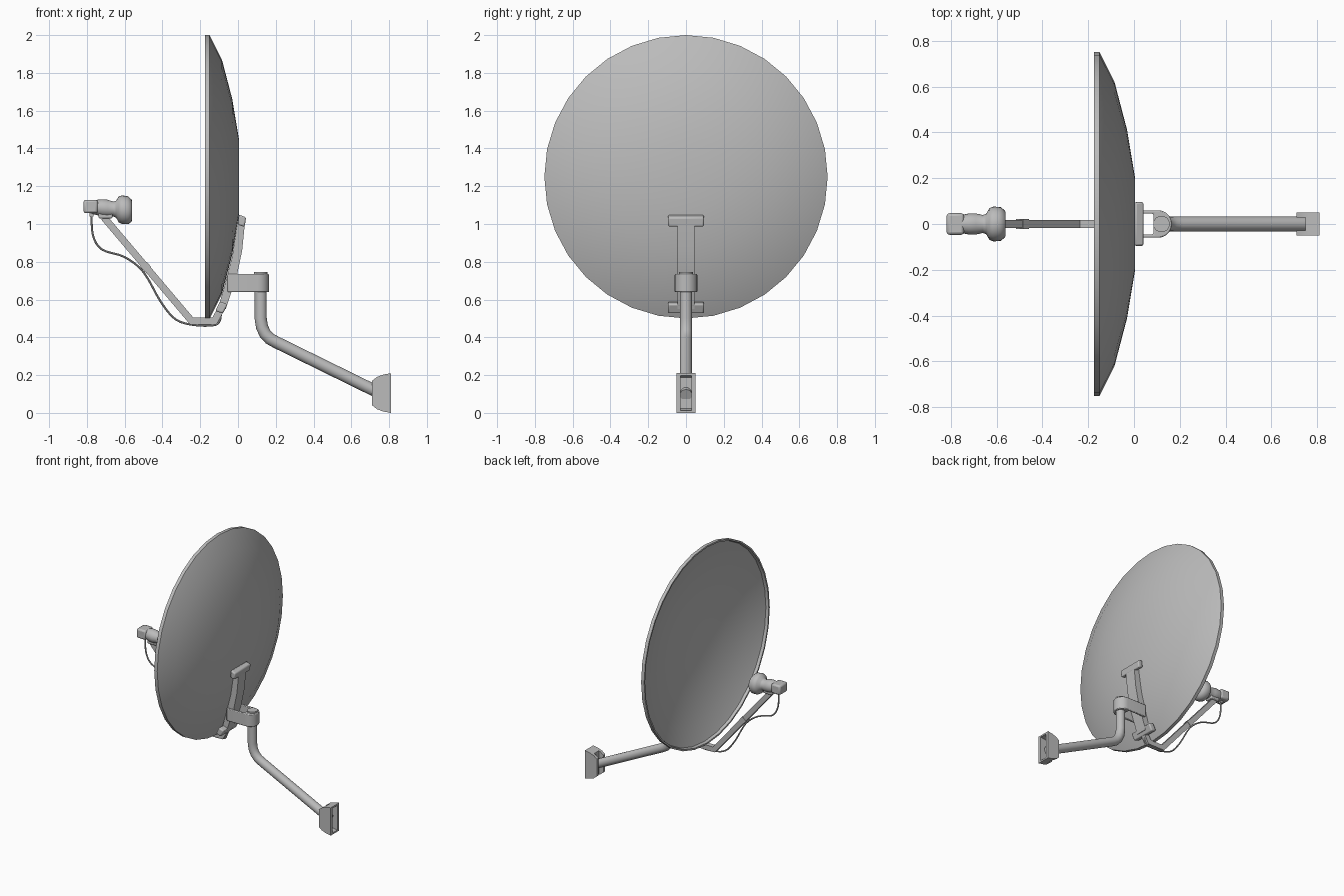
import bpy, bmesh
from math import sin, cos, pi, radians
from mathutils import Vector

old = bpy.data.objects.get("Cube")
if old:
    bpy.data.objects.remove(old, do_unlink=True)

grey = bpy.data.materials.new("painted grey")
grey.use_nodes = True
COL = (0.5, 0.5, 0.5, 1)
grey.diffuse_color = COL
grey.node_tree.nodes["Principled BSDF"].inputs["Base Color"].default_value = COL


def finish(bm, name, bevel=0, angle=35):
    bmesh.ops.recalc_face_normals(bm, faces=bm.faces)
    me = bpy.data.meshes.new(name)
    bm.to_mesh(me)
    bm.free()
    ob = bpy.data.objects.new(name, me)
    bpy.context.collection.objects.link(ob)
    me.materials.append(grey)
    if bevel:
        mod = ob.modifiers.new("rounded edges", "BEVEL")
        mod.width, mod.segments, mod.limit_method = bevel, 2, "ANGLE"
    bpy.ops.object.select_all(action="DESELECT")
    bpy.context.view_layer.objects.active = ob
    ob.select_set(True)
    bpy.ops.object.shade_smooth_by_angle(angle=radians(angle))
    return ob


def skin(bm, rings, closed=True):
    """Join rings of vertices with quads."""
    for a, b in zip(rings, rings[1:]):
        n = len(a)
        for i in range(n):
            j = (i + 1) % n
            bm.faces.new((a[i], a[j], b[j], b[i]))
    if closed:
        bm.faces.new(rings[0])
        bm.faces.new(rings[-1])


def lathe(name, profile, z, sides, slope=0, angle=35):
    """Revolve (x, radius) pairs about an axis along x."""
    bm = bmesh.new()
    rings = [[bm.verts.new((x, r * cos(2 * pi * i / sides),
                            z + slope * (x - profile[0][0]) + r * sin(2 * pi * i / sides)))
              for i in range(sides)] for x, r in profile]
    skin(bm, rings)
    return finish(bm, name, angle=angle)


def prism(name, outline, low, high, axis="y", bevel=0):
    """Extrude an outline along y (xz outline) or z (xy outline)."""
    bm = bmesh.new()
    rings = [[bm.verts.new((a, h, b) if axis == "y" else (a, b, h)) for a, b in outline]
             for h in (low, high)]
    skin(bm, rings)
    return finish(bm, name, bevel)


def sweep(name, path, radius, sides=16, turn=0.0):
    """Sweep a round or square section along an xz path with mitred bends."""
    bm = bmesh.new()
    pts = [Vector((x, 0, z)) for x, z in path]
    rings = []
    for k, p in enumerate(pts):
        d1 = (p - pts[max(k - 1, 0)]).normalized()
        d2 = (pts[min(k + 1, len(pts) - 1)] - p).normalized()
        t = (d1 + d2).normalized()
        side = Vector((0, 1, 0)).cross(t) / max(t.dot(d1 if k else d2), 0.5)
        rings.append([bm.verts.new(p + radius * (side * cos(2 * pi * i / sides + turn)
                      + Vector((0, 1, 0)) * sin(2 * pi * i / sides + turn)))
                      for i in range(sides)])
    skin(bm, rings)
    return finish(bm, name, angle=40)


def box(name, x0, x1, y, z0, z1, bevel=0):
    return prism(name, [(x0, z0), (x1, z0), (x1, z1), (x0, z1)], -y, y, bevel=bevel)


# Reflector: shallow concave shell with a thin rim
lathe("dish", [(0.005, 0.01), (0.005, 0.2), (-0.03, 0.41), (-0.085, 0.62), (-0.15, 0.75),
               (-0.175, 0.75), (-0.175, 0.738), (-0.155, 0.732), (-0.1, 0.61),
               (-0.045, 0.4), (-0.01, 0.2), (-0.01, 0.01)], 1.25, 32)

# Rear bracket following the dish, with two crossbars
prism("bracket_spine", [(0.0, 1.03), (0.038, 1.02), (0.022, 0.86), (-0.005, 0.73), (-0.065, 0.55),
                        (-0.11, 0.54), (-0.075, 0.66), (-0.03, 0.83)], -0.045, 0.045)
prism("upper_crossbar", [(0.0, 0.995), (0.035, 0.985), (0.043, 1.035), (0.005, 1.05)],
      -0.095, 0.095, bevel=0.008)
prism("lower_crossbar", [(-0.12, 0.54), (-0.08, 0.525), (-0.055, 0.575), (-0.095, 0.59)],
      -0.095, 0.095, bevel=0.008)

# Clamp wrapping the spine and the mast
arc = [(0.105 + 0.06 * cos(a), 0.06 * sin(a)) for a in (pi * (i / 12 - 0.5) for i in range(13))]
prism("mast_clamp", [(-0.055, -0.06)] + arc + [(-0.055, 0.06), (-0.055, 0.045), (0.085, 0.045),
                                               (0.085, -0.045), (-0.055, -0.045)],
      0.64, 0.735, axis="z", bevel=0.005)

# Bent mast tube
sweep("mast", [(0.12, 0.745), (0.12, 0.5), (0.127, 0.455), (0.143, 0.42), (0.168, 0.393),
               (0.2, 0.375), (0.77, 0.095)], 0.032, 20)
circle = [(0.12 + 0.036 * cos(i * pi / 10), 0.036 * sin(i * pi / 10)) for i in range(20)]
prism("mast_cap", circle, 0.73, 0.746, axis="z")

# Wall foot: two cheeks, a web and sloping lips
cheek = [(0.81, 0.0), (0.81, 0.21), (0.77, 0.203), (0.735, 0.19), (0.71, 0.17),
         (0.71, 0.04), (0.735, 0.02), (0.77, 0.007)]
for side, y in (("right", -0.05), ("left", 0.028)):
    prism(side + "_foot_cheek", cheek, y, y + 0.022)
box("foot_web", 0.748, 0.76, 0.03, 0.015, 0.195)
for label, s in (("lower", 1), ("upper", -1)):
    edge = [(0.81, 0.0), (0.77, 0.007), (0.748, 0.015), (0.748, 0.027), (0.77, 0.019), (0.81, 0.012)]
    prism(label + "_foot_lip", [(x, 0.105 + s * (z - 0.105)) for x, z in edge], -0.03, 0.03)

# Feed arm of square tube
sweep("feed_arm", [(-0.71, 1.035), (-0.245, 0.486), (-0.125, 0.486), (-0.09, 0.55)],
      0.026, 4, pi / 4)
sweep("arm_sleeve", [(-0.5, 0.787), (-0.475, 0.758)], 0.03, 4, pi / 4)

# Receiver head: block, body and horn
box("receiver_block", -0.818, -0.742, 0.047, 1.057, 1.128, bevel=0.012)
lathe("receiver_horn", [(-0.775, 0.036), (-0.75, 0.04), (-0.72, 0.046), (-0.69, 0.046),
                        (-0.66, 0.039), (-0.645, 0.045), (-0.632, 0.068), (-0.615, 0.076),
                        (-0.582, 0.074), (-0.565, 0.06), (-0.56, 0.05)], 1.09, 24, -0.09, 50)
box("receiver_holder", -0.738, -0.665, 0.03, 1.03, 1.07, bevel=0.006)
box("cable_socket", -0.785, -0.765, 0.01, 1.04, 1.065)

# Hanging cable, smoothed through a few points
knots = [Vector(p) for p in ((-0.775, 1.05), (-0.768, 0.94), (-0.72, 0.865), (-0.6, 0.825),
                             (-0.5, 0.745), (-0.41, 0.59), (-0.33, 0.495), (-0.23, 0.465),
                             (-0.13, 0.464), (-0.098, 0.485), (-0.09, 0.53))]
path = []
for i in range(len(knots) - 1):
    a, b, c, d = (knots[min(max(i + k, 0), len(knots) - 1)] for k in (-1, 0, 1, 2))
    for t in (0, 0.25, 0.5, 0.75):
        path.append(b + (c - a) * t / 2 + (a * 2 - b * 5 + c * 4 - d) * t * t / 2
                    + (b * 3 - a - c * 3 + d) * t ** 3 / 2)
path.append(knots[-1])
sweep("cable", path, 0.0055, 8)
